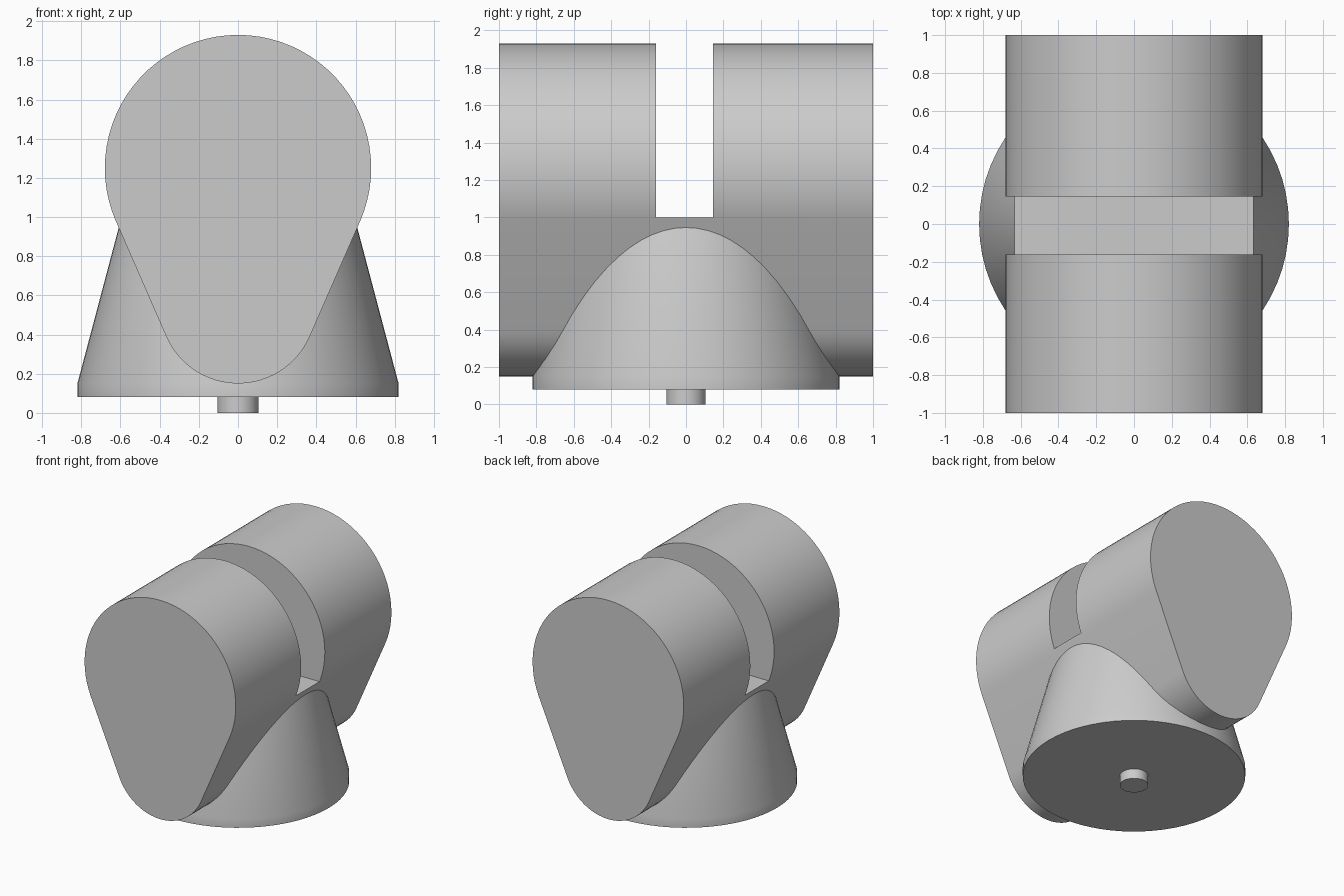
import bpy
import bmesh
from math import asin, cos, sin, pi, radians

cube = bpy.data.objects.get("Cube")
if cube:
    bpy.data.objects.remove(cube, do_unlink=True)

grey = bpy.data.materials.new("plain grey")
grey.use_nodes = True
colour = (0.6, 0.6, 0.6, 1)
grey.diffuse_color = colour
grey.node_tree.nodes["Principled BSDF"].inputs["Base Color"].default_value = colour


def finish(name, bm):
    """Turn a bmesh into a named grey object, smooth except at sharp edges."""
    bmesh.ops.recalc_face_normals(bm, faces=bm.faces)
    mesh = bpy.data.meshes.new(name)
    bm.to_mesh(mesh)
    bm.free()
    mesh.materials.append(grey)
    obj = bpy.data.objects.new(name, mesh)
    bpy.context.collection.objects.link(obj)
    return obj


def smooth(obj):
    bpy.ops.object.select_all(action='DESELECT')
    obj.select_set(True)
    bpy.context.view_layer.objects.active = obj
    bpy.ops.object.shade_smooth_by_angle(angle=radians(15))


def turned(name, rings, sides):
    """Solid of revolution about z from (radius, height) rings."""
    bm = bmesh.new()
    loops = [[bm.verts.new((r * cos(2 * pi * i / sides), r * sin(2 * pi * i / sides), z))
              for i in range(sides)] for r, z in rings]
    for a, b in zip(loops, loops[1:]):
        for i in range(sides):
            j = (i + 1) % sides
            bm.faces.new((a[i], a[j], b[j], b[i]))
    bm.faces.new(loops[0])
    bm.faces.new(loops[-1])
    return finish(name, bm)


# Head: two tangent circles joined by straight flanks, extruded along y
top_r, top_z, low_r, low_z = 0.68, 1.25, 0.40, 0.55
tilt = asin((top_r - low_r) / (top_z - low_z))


def arc(radius, height, start, end, steps):
    return [(radius * cos(start + (end - start) * i / steps),
             height + radius * sin(start + (end - start) * i / steps))
            for i in range(steps + 1)]


outline = (arc(top_r, top_z, -tilt, pi + tilt, 48)
           + arc(low_r, low_z, pi + tilt, 2 * pi - tilt, 24))
bm = bmesh.new()
face = bm.faces.new([bm.verts.new((x, -1, z)) for x, z in outline])
extruded = bmesh.ops.extrude_face_region(bm, geom=[face])["geom"]
bmesh.ops.translate(bm, vec=(0, 2, 0),
                    verts=[v for v in extruded if isinstance(v, bmesh.types.BMVert)])
head = finish("head", bm)

# Slot across the top of the head
bm = bmesh.new()
bmesh.ops.create_cube(bm, size=1)
bmesh.ops.scale(bm, vec=(2, 0.305, 1.2), verts=bm.verts)
bmesh.ops.translate(bm, vec=(0, -0.008, 1.6), verts=bm.verts)
cutter = finish("slot_cutter", bm)
cutter.hide_render = True
cut = head.modifiers.new("slot", 'BOOLEAN')
cut.operation = 'DIFFERENCE'
cut.solver = 'EXACT'
cut.object = cutter
bpy.context.view_layer.objects.active = head
bpy.ops.object.modifier_apply(modifier=cut.name)
bpy.data.objects.remove(cutter, do_unlink=True)
smooth(head)

# Tapered base with a short straight rim, and the peg beneath it
base = turned("base", [(0.82, 0.08), (0.82, 0.15), (0.60, 0.98)], 64)
smooth(base)
peg = turned("peg", [(0.105, 0), (0.105, 0.1)], 32)
smooth(peg)
